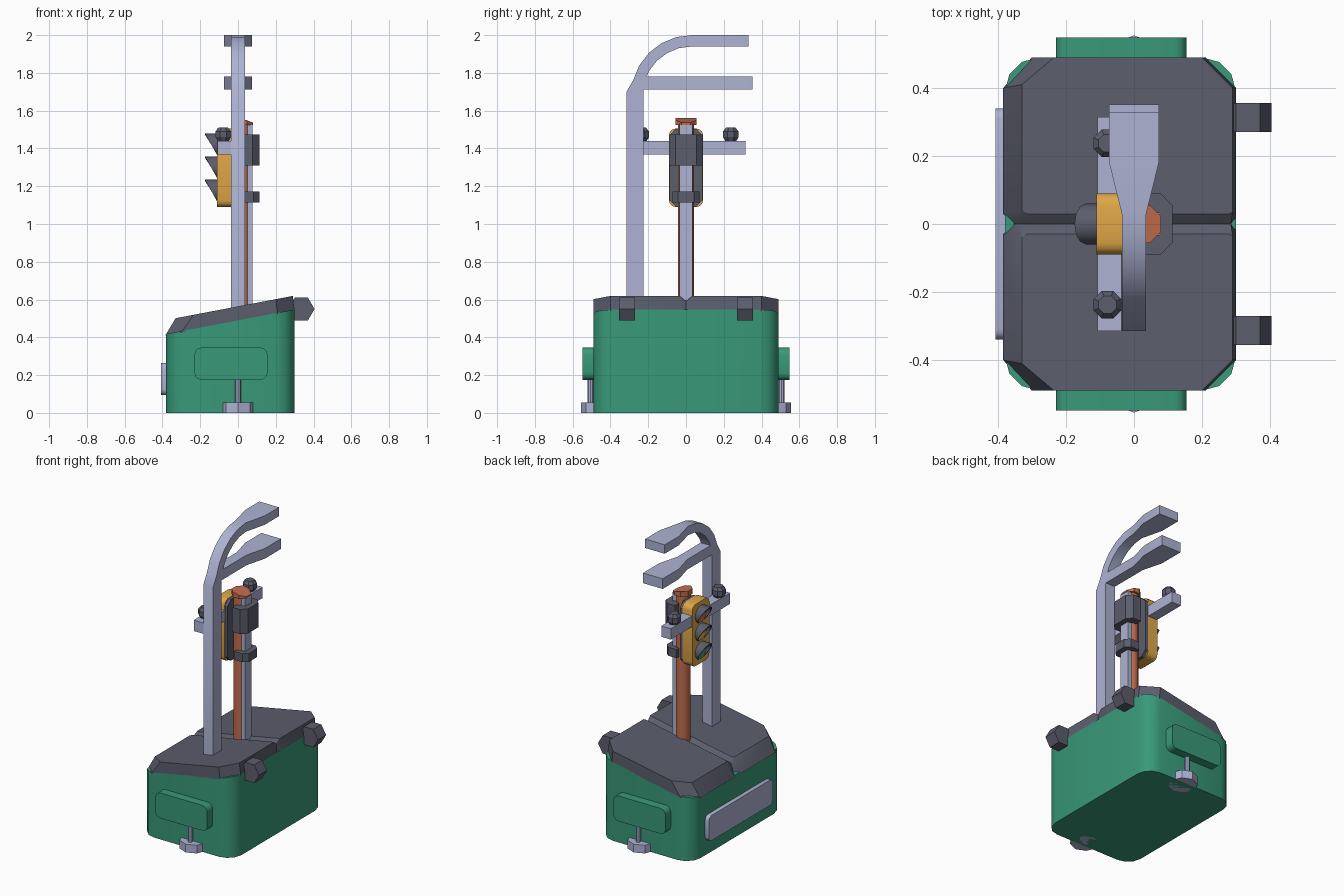
import bpy, bmesh, math
from mathutils import Vector

if "Cube" in bpy.data.objects:
    bpy.data.objects.remove(bpy.data.objects["Cube"])


def material(name, rgb):
    m = bpy.data.materials.new(name)
    m.diffuse_color = (*rgb, 1)
    m.use_nodes = True
    m.node_tree.nodes["Principled BSDF"].inputs["Base Color"].default_value = m.diffuse_color
    return m


GREEN = material("green", (0.04, 0.32, 0.19))
DARK = material("dark_grey", (0.105, 0.11, 0.15))
PALE = material("pale_lavender", (0.42, 0.45, 0.65))
YELLOW = material("amber_yellow", (0.75, 0.39, 0.064))
COPPER = material("copper_orange", (0.54, 0.155, 0.078))


def finish(name, bm, mat, angle=32):
    bmesh.ops.recalc_face_normals(bm, faces=bm.faces)
    me = bpy.data.meshes.new(name)
    bm.to_mesh(me)
    bm.free()
    ob = bpy.data.objects.new(name, me)
    bpy.context.collection.objects.link(ob)
    me.materials.append(mat)
    bpy.ops.object.select_all(action='DESELECT')
    ob.select_set(True)
    bpy.context.view_layer.objects.active = ob
    bpy.ops.object.shade_smooth_by_angle(angle=math.radians(angle))
    return ob


def loft(name, rings, mat, caps=True, angle=32):
    """Skin a list of closed rings that have equal point counts."""
    bm = bmesh.new()
    vs = [[bm.verts.new(p) for p in r] for r in rings]
    n = len(vs[0])
    for a, b in zip(vs, vs[1:]):
        for i in range(n):
            j = (i + 1) % n
            bm.faces.new((a[i], a[j], b[j], b[i]))
    if caps:
        bm.faces.new(vs[0])
        bm.faces.new(vs[-1])
    return finish(name, bm, mat, angle)


def prism(name, outline, axis, lo, hi, mat, angle=32):
    """Extrude a 2D outline along x (y,z), y (x,z) or z (x,y)."""
    def at(p, h):
        c = list(p)
        c.insert("xyz".index(axis), h)
        return Vector(c)
    return loft(name, [[at(p, lo) for p in outline], [at(p, hi) for p in outline]], mat, True, angle)


def rounded(a0, a1, b0, b1, r, seg=3):
    pts = []
    for k, (ca, cb) in enumerate([(a1 - r, b1 - r), (a0 + r, b1 - r), (a0 + r, b0 + r), (a1 - r, b0 + r)]):
        for s in range(seg + 1):
            t = math.pi / 2 * (k + s / seg)
            pts.append((ca + r * math.cos(t), cb + r * math.sin(t)))
    return pts


def ngon(ca, cb, r, n, turn=0.0):
    return [(ca + r * math.cos(turn + 2 * math.pi * i / n),
             cb + r * math.sin(turn + 2 * math.pi * i / n)) for i in range(n)]


def rect(a0, a1, b0, b1):
    return [(a0, b0), (a1, b0), (a1, b1), (a0, b1)]


# Body with a sloping rim
body = rounded(-0.38, 0.30, -0.49, 0.49, 0.10)
loft("body", [[(x, y, 0) for x, y in body],
              [(x, y, 0.49 + 0.19 * x) for x, y in body]], GREEN)

# Two lid halves that meet in a shallow groove
low = [(-0.355, 0), (-0.385, 0.03), (-0.385, 0.40), (-0.30, 0.49), (0.21, 0.49), (0.30, 0.40), (0.30, 0.02), (0.285, 0)]
top = [(-0.315, 0.03), (-0.33, 0.04), (-0.33, 0.41), (-0.235, 0.49), (0.20, 0.49), (0.29, 0.40), (0.29, 0.035), (0.28, 0.03)]
for side, label in ((-1, "front"), (1, "back")):
    rings = [[(x, side * y, 0.483 + 0.19 * x) for x, y in low],
             [(x, side * y, 0.564 + 0.19 * x - (0.025 if y < 0.01 else 0)) for x, y in
              [(-0.335, 0)] + top[1:7] + [(0.285, 0)]],
             [(x, side * y, 0.564 + 0.19 * x) for x, y in top]]
    bm_lid = loft("lid_" + label, rings, DARK)

for s, label in ((-1, "front"), (1, "back")):
    # Hinges
    prism("hinge_" + label, ngon(0.335, 0.55, 0.07, 6), "y", s * 0.313 - 0.043, s * 0.313 + 0.043, DARK)
    # Raised end panels
    prism("side_panel_" + label, rounded(-0.23, 0.155, 0.175, 0.345, 0.035), "y", s * 0.48, s * 0.548, GREEN)
    # Feet and their rods
    prism("foot_" + label, ngon(0, s * 0.465, 0.09, 8), "z", 0, 0.055, PALE)
    prism("foot_rod_" + label, ngon(0, s * 0.505, 0.016, 8), "z", 0.05, 0.18, PALE)

# Plate on the low side
prism("nameless_plate", rounded(-0.34, 0.34, 0.095, 0.265, 0.03), "x", -0.408, -0.375, PALE)


# Hooked post: sections given as outer point, inner point, half width
def bar(name, sections):
    loft(name, [[(-w, *o), (w, *o), (w, *i), (-w, *i)] for o, i, w in sections], PALE)


hook = [((-0.315, 0.5), (-0.225, 0.5), 0.036), ((-0.315, 1.70), (-0.225, 1.70), 0.036)]
for deg in range(165, 89, -15):
    c, s = math.cos(math.radians(deg)), math.sin(math.radians(deg))
    hook.append(((0.03 + 0.32 * c, 1.68 + 0.32 * s), (0.03 + 0.26 * c, 1.68 + 0.26 * s), 0.036))
hook += [((y, 2.0), (y, 1.94), 0.073) for y in (0.18, 0.33)]
bar("hook_post", hook)
bar("lower_arm", [((y, 1.78), (y, 1.712), w) for y, w in
                  ((-0.26, 0.036), (0.04, 0.036), (0.18, 0.073), (0.352, 0.073))])

# Central stand: copper tube with a pale rail and sloped cap
tube = ngon(0.022, 0, 0.047, 8, math.pi / 8)
prism("stand_tube", tube, "z", 0.5, 1.53, COPPER, 50)
prism("stand_rail", rect(0.03, 0.077, -0.034, 0.034), "z", 0.5, 1.53, PALE)
cap = ngon(0.024, 0, 0.06, 8, math.pi / 8)
loft("stand_cap", [[(x, y, 1.525) for x, y in cap],
                   [(x, y, 1.56 - 0.4 * max(0, x - 0.02)) for x, y in cap]], COPPER)


# Clamps around the stand
def clamp(name, w, c, z0, z1):
    prism(name, [(0.02, -w), (0.113 - c, -w), (0.113, c - w), (0.113, w - c), (0.113 - c, w), (0.02, w)],
          "z", z0, z1, DARK)


clamp("upper_clamp", 0.09, 0.035, 1.31, 1.475)
clamp("lower_clamp", 0.072, 0.03, 1.115, 1.172)

# Signal housing with a dark back
prism("signal_housing", rounded(-0.09, 0.09, 1.09, 1.505, 0.035), "x", -0.11, -0.036, YELLOW)
prism("housing_back", rounded(-0.088, 0.088, 1.092, 1.503, 0.035, 1), "x", -0.036, -0.016, DARK)

# Lenses under slanted hoods
for z, mat, label in ((1.42, COPPER, "top"), (1.298, YELLOW, "middle"), (1.175, GREEN, "bottom")):
    prism("lens_" + label, ngon(0, z, 0.052, 12), "x", -0.115, -0.108, mat)

    def hood_ring(r, out):
        return [(-0.108 - out * 0.067 * (1 + math.sin(a)) / 2, r * math.cos(a), z + r * math.sin(a))
                for a in (math.pi * i / 6 for i in range(12))]
    loft("hood_" + label, [hood_ring(0.06, 0), hood_ring(0.06, 1), hood_ring(0.053, 1), hood_ring(0.053, 0)],
         DARK, False)

# Cross bar with a faceted knob at each end
prism("cross_bar", rect(-0.108, -0.037, 1.367, 1.44), "y", -0.315, 0.315, PALE)
for s, label in ((-1, "front"), (1, "back")):
    rings = [[(x, y, z) for x, y in ngon(-0.078, s * 0.237, r, 8, math.pi / 8)]
             for z, r in ((1.43, 0.026), (1.46, 0.044), (1.49, 0.044), (1.51, 0.028))]
    loft("knob_" + label, rings, DARK, True, 10)
